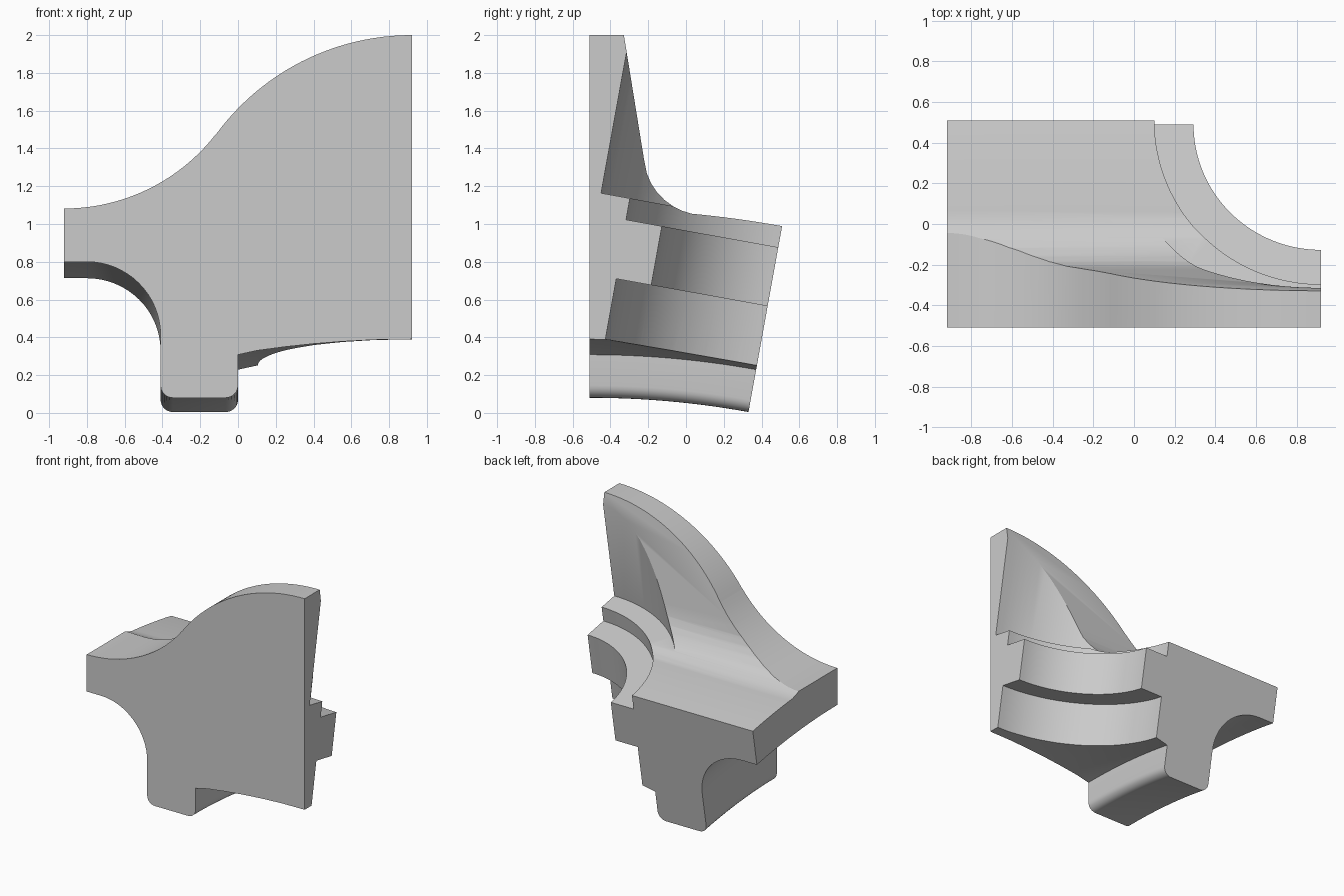
import bpy, bmesh
from math import sin, cos, radians, pi
from mathutils import Vector, Matrix

if "Cube" in bpy.data.objects:
    bpy.data.objects.remove(bpy.data.objects["Cube"])

TILT = radians(10.25)      # sweep angle of the segment
RING_Z = -4.645            # height of the ring axis, which runs along x at y = FRONT
FRONT, SIDE = -0.51, 0.92


def arc(cx, cy, r, a0, a1, n):
    return [(cx + r * cos(radians(a0 + (a1 - a0) * i / n)),
             cy + r * sin(radians(a0 + (a1 - a0) * i / n))) for i in range(n + 1)]


def loft(name, sections):
    """Closed solid through equally sized rings of points."""
    bm = bmesh.new()
    rings = [[bm.verts.new(p) for p in s] for s in sections]
    n = len(rings[0])
    for a, b in zip(rings, rings[1:]):
        for i in range(n):
            bm.faces.new((a[i], a[(i + 1) % n], b[(i + 1) % n], b[i]))
    bm.faces.new(rings[0])
    bm.faces.new(rings[-1])
    bmesh.ops.recalc_face_normals(bm, faces=bm.faces)
    me = bpy.data.meshes.new(name)
    bm.to_mesh(me)
    bm.free()
    ob = bpy.data.objects.new(name, me)
    bpy.context.collection.objects.link(ob)
    return ob


def boolean(target, tool, op):
    m = target.modifiers.new(op.lower(), 'BOOLEAN')
    m.operation, m.solver, m.object = op, 'EXACT', tool
    bpy.context.view_layer.objects.active = target
    bpy.ops.object.modifier_apply(modifier=m.name)
    bpy.data.objects.remove(tool, do_unlink=True)


# Ring body: front profile swept through the tilt angle
profile = [(-SIDE, 1.08), (-SIDE, 0.80)]
profile += arc(-0.80, 0.41, 0.39, 90, 0, 16)
profile += arc(-0.345, 0.145, 0.065, 180, 270, 6)
profile += arc(-0.065, 0.145, 0.065, 270, 360, 6)
profile += [(0, 0.308), (0.1, 0.33), (0.25, 0.35), (0.4, 0.366),
            (0.55, 0.378), (0.72, 0.387), (SIDE, 0.39), (SIDE, 1.08)]
STEPS = 16
sections = []
for i in range(STEPS + 1):
    a = TILT * i / STEPS
    sections.append([(x, FRONT + (z - RING_Z) * sin(a), RING_Z + (z - RING_Z) * cos(a))
                     for x, z in profile])
body = loft("ring_segment", sections)

# Tapered flange with a fillet at its foot
flange_yz = [(FRONT, 0.95), (FRONT, 2.1), (-0.345, 2.1), (-0.222, 1.34), (-0.208, 1.27),
             (-0.185, 1.215), (-0.155, 1.17), (-0.115, 1.128), (-0.07, 1.095),
             (-0.02, 1.07), (0.04, 1.051), (0.08, 1.04), (0.08, 0.95)]
flange = loft("flange", [[(x, y, z) for y, z in flange_yz] for x in (-SIDE, SIDE)])

# S-curved outline of the flange
outline = [(-1.1, 0.5), (-1.1, 1.082)]
outline += arc(-SIDE, 1.082 + 1.015, 1.015, 270, 322, 20)
outline += arc(SIDE, 2.0 - 1.285, 1.285, 144, 90, 24)
outline += [(1.1, 2.0), (1.1, 0.5)]
trim = loft("flange_trim", [[(x, y, z) for x, z in outline] for y in (-0.8, 0.5)])
boolean(flange, trim, 'INTERSECT')
boolean(body, flange, 'UNION')

# Stepped bore around the tilted axis in the back face
steps = [(0.815, -1.3), (0.815, -0.432), (0.627, -0.432), (0.627, -0.115),
         (0.82, -0.115), (0.82, 0.0), (0.975, 0.0), (0.975, 1.5)]
place = Matrix.Translation((SIDE, 0.51, 0.99)) @ Matrix.Rotation(-TILT, 4, 'X')
N = 128
bore = loft("bore", [[place @ Vector((r * cos(2 * pi * k / N), r * sin(2 * pi * k / N), h))
                      for k in range(N)] for r, h in steps])
boolean(body, bore, 'DIFFERENCE')

body.select_set(True)
bpy.context.view_layer.objects.active = body
bpy.ops.object.shade_smooth_by_angle(angle=radians(25))
